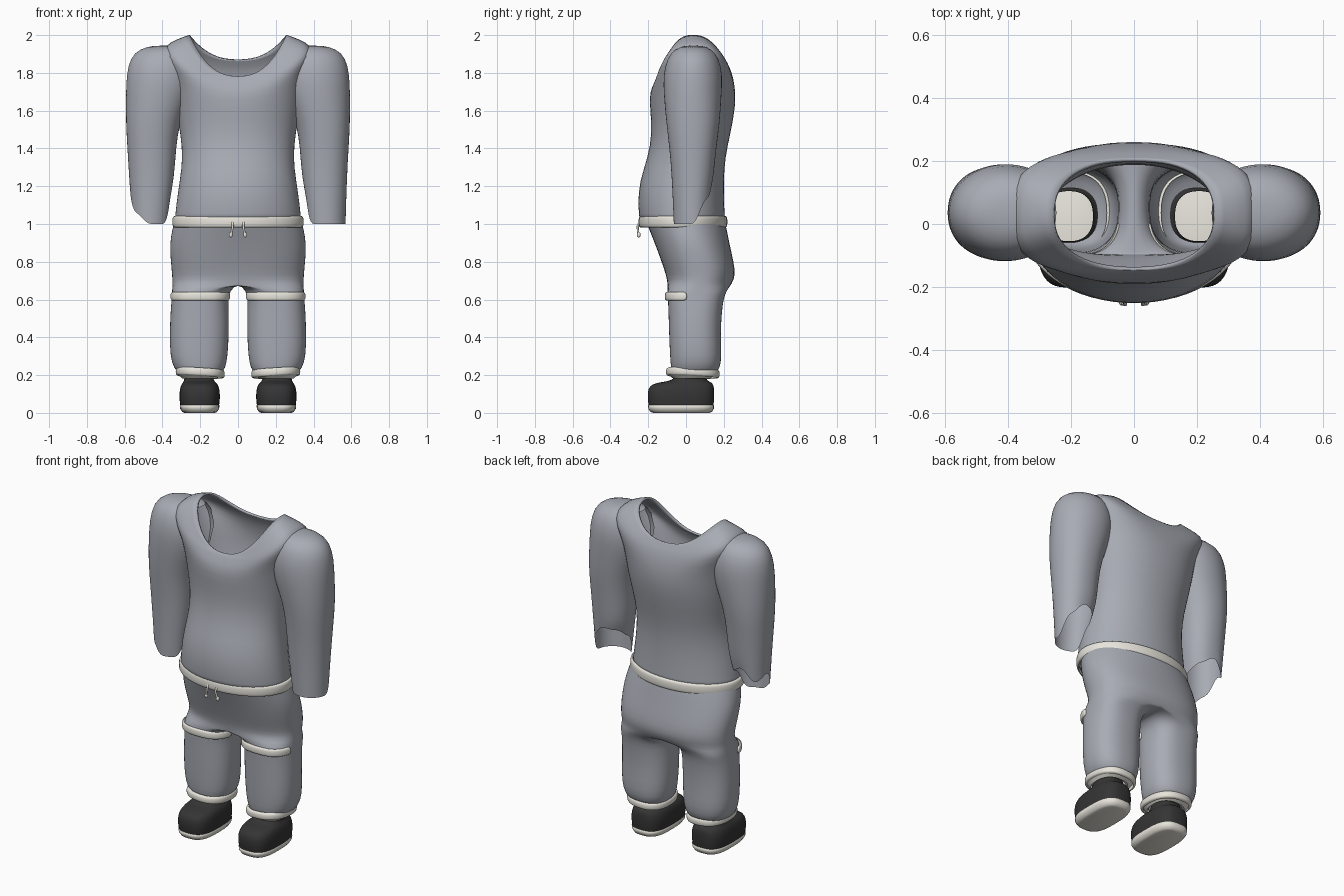
import bpy, bmesh, math
from mathutils import Vector

if "Cube" in bpy.data.objects:
    bpy.data.objects.remove(bpy.data.objects["Cube"])

N = 32  # points around every ring


def material(name, rgb):
    m = bpy.data.materials.new(name)
    m.use_nodes = True
    m.diffuse_color = (*rgb, 1)
    m.node_tree.nodes["Principled BSDF"].inputs["Base Color"].default_value = (*rgb, 1)
    return m


grey = material("grey cloth", (0.39, 0.41, 0.455))
cream = material("cream trim", (0.80, 0.78, 0.71))
dark = material("dark leather", (0.035, 0.035, 0.035))


def spow(v, e):
    return math.copysign(abs(v) ** (2 / e), v)


def ring(cx, rx, yf, yb, z, zf=None, zb=None, e=2.4):
    """Rounded outline from front to back; the height may differ at front and back."""
    pts = []
    for k in range(N):
        t = math.tau * k / N - math.pi / 2
        u, v = spow(math.cos(t), e), spow(math.sin(t), e)
        mid = zf if v < 0 else zb
        h = z if mid is None else mid + (z - mid) * abs(u) ** 2.5
        pts.append(Vector((cx + rx * u, (yf + yb) / 2 + (yb - yf) / 2 * v, h)))
    return pts


def half_ring(rx, yf, yb, z, e=2.4):
    """Right half of a hip outline, closed by a line on the centre plane."""
    pts = ring(0, rx, yf, yb, z, e=e)
    for p in pts:
        p.x = max(p.x, 0)
    for k in range(N // 2, N + 1):
        f = (1 + math.cos(math.tau * (k - N // 2) / N)) / 2
        pts[k % N] = Vector((0, yf + (yb - yf) * f, z))
    return pts


def finish(name, bm, mat, levels=1):
    bmesh.ops.recalc_face_normals(bm, faces=bm.faces)
    me = bpy.data.meshes.new(name)
    bm.to_mesh(me)
    bm.free()
    me.materials.append(mat)
    me.polygons.foreach_set("use_smooth", [True] * len(me.polygons))
    ob = bpy.data.objects.new(name, me)
    bpy.context.collection.objects.link(ob)
    if levels:
        ob.modifiers.new("smooth", "SUBSURF").levels = levels
        ob.modifiers["smooth"].render_levels = levels
    return ob


def off_centre(q):
    return any(abs(p.x) > 1e-5 for p in q)


def outside_shirt(q):
    return q[0].z < 1.6 or max(abs(p.x) for p in q) > 0.29


def loft(name, rings, mat, start=False, end=False, side=1, levels=1, keep=off_centre):
    bm = bmesh.new()
    rows = [[bm.verts.new((p.x * side, p.y, p.z)) for p in r] for r in rings]
    for a, b in zip(rows, rows[1:]):
        for k in range(N):
            q = (a[k], a[(k + 1) % N], b[(k + 1) % N], b[k])
            if keep([v.co for v in q]):
                bm.faces.new(q)
    if start:
        bm.faces.new(rows[0])
    if end:
        bm.faces.new(rows[-1])
    bmesh.ops.delete(bm, geom=[v for v in bm.verts if not v.link_faces], context="VERTS")
    return finish(name, bm, mat, levels)


def band(name, path, centre, height, thick, closed=True):
    """Rounded cream trim standing out from an outline."""
    bm = bmesh.new()
    rows = []
    for p in path:
        out = Vector((p.x - centre[0], p.y - centre[1], 0)).normalized()
        rows.append([bm.verts.new(p + out * thick * spow(math.cos(a), 3)
                                  + Vector((0, 0, height / 2 * spow(math.sin(a), 3))))
                     for a in (math.pi * j / 6 - math.pi / 2 for j in range(7))])
    pairs = list(zip(rows, rows[1:])) + ([(rows[-1], rows[0])] if closed else [])
    for a, b in pairs:
        for j in range(6):
            bm.faces.new((a[j], a[j + 1], b[j + 1], b[j]))
    if not closed:
        bm.faces.new(rows[0])
        bm.faces.new(rows[-1])
    return finish(name, bm, cream)


# Shirt body, open at waist and neck, with square shoulder straps
shirt = loft("shirt_body", [
    ring(0, 0.337, -0.245, 0.207, 1.01, e=2.05),
    ring(0, 0.329, -0.257, 0.203, 1.10, e=2.05),
    ring(0, 0.310, -0.247, 0.200, 1.23, e=2.05),
    ring(0, 0.293, -0.203, 0.208, 1.35, e=2.1),
    ring(0, 0.306, -0.180, 0.236, 1.48, e=2.1),
    ring(0, 0.332, -0.192, 0.264, 1.62, e=2.15),
    ring(0, 0.350, -0.194, 0.262, 1.78, 1.70, 1.73, e=2.3),
    ring(0, 0.390, -0.165, 0.240, 1.885, 1.75, 1.81, e=3.2),
    ring(0, 0.396, -0.158, 0.224, 1.945, 1.765, 1.84, e=3.2),
    ring(0, 0.320, -0.150, 0.214, 1.982, 1.775, 1.86, e=2.7),
    ring(0, 0.258, -0.147, 0.209, 2.004, 1.78, 1.87)], grey)
hem = shirt.modifiers.new("cloth", "SOLIDIFY")
hem.thickness = 0.012

# Sleeves with ragged lower edges; heights run front, outer, back, inner
edges = {1: (1.0, 1.0, 1.0, 1.13, 1.2, 1.19, 1.14, 1.0),
         -1: (1.0, 1.06, 1.16, 1.12, 1.2, 1.16, 1.12, 1.0)}
for side, label in ((1, "left"), (-1, "right")):
    cuff = ring(0.466, 0.104, -0.065, 0.135, 1.0, e=2)
    for k, p in enumerate(cuff):
        i, f = divmod(k * 8 / N, 1)
        i, f = int(i), f * f * (3 - 2 * f)
        p.z = edges[side][i] * (1 - f) + edges[side][(i + 1) % 8] * f
    loft(label + "_sleeve", [
        ring(0.375, 0.070, 0.00, 0.08, 1.946, e=2),
        ring(0.390, 0.130, -0.060, 0.135, 1.928, e=2),
        ring(0.400, 0.172, -0.100, 0.175, 1.88, e=2),
        ring(0.402, 0.189, -0.122, 0.195, 1.79, e=2),
        ring(0.420, 0.174, -0.118, 0.188, 1.68, e=2.1),
        ring(0.452, 0.142, -0.105, 0.180, 1.54, e=2.2),
        ring(0.457, 0.129, -0.088, 0.160, 1.40, e=2.2),
        ring(0.457, 0.120, -0.075, 0.146, 1.25, e=2.2),
        cuff], grey, start=True, side=side, keep=outside_shirt)

# Trousers: one half, mirrored
trousers = loft("trousers", [
    half_ring(0.337, -0.215, 0.205, 1.02, e=2.05),
    half_ring(0.350, -0.195, 0.217, 0.97, e=2.1),
    half_ring(0.364, -0.163, 0.232, 0.89, e=2.2),
    half_ring(0.357, -0.130, 0.253, 0.80),
    half_ring(0.350, -0.106, 0.263, 0.73),
    half_ring(0.348, -0.098, 0.245, 0.685),
    ring(0.196, 0.153, -0.098, 0.215, 0.648, e=2.8),
    ring(0.202, 0.150, -0.096, 0.198, 0.60, e=2.6),
    ring(0.203, 0.155, -0.093, 0.190, 0.53),
    ring(0.205, 0.157, -0.090, 0.183, 0.42),
    ring(0.207, 0.153, -0.085, 0.190, 0.30),
    ring(0.203, 0.137, -0.080, 0.180, 0.235),
    ring(0.200, 0.108, -0.070, 0.155, 0.205),
    ring(0.202, 0.086, -0.058, 0.115, 0.190)], grey)
mirror = trousers.modifiers.new("mirror", "MIRROR")
mirror.use_clip = True
trousers.modifiers.move(1, 0)

# Waistband and drawstrings
band("waistband", ring(0, 0.336, -0.239, 0.207, 1.012, e=2.05), (0, 0), 0.062, 0.014)
for side, label in ((1, "left"), (-1, "right")):
    cu = bpy.data.curves.new(label + "_drawstring", "CURVE")
    cu.dimensions = "3D"
    cu.bevel_depth = 0.006
    cu.bevel_resolution = 2
    cu.use_fill_caps = True
    sp = cu.splines.new("POLY")
    path = [(0.03, -0.245, 1.01), (0.028, -0.256, 0.99), (0.033, -0.254, 0.96), (0.038, -0.25, 0.94)]
    sp.points.add(len(path) - 1)
    for pt, (x, y, z) in zip(sp.points, path):
        pt.co = (x * side, y, z, 1)
    cu.materials.append(cream)
    bpy.context.collection.objects.link(bpy.data.objects.new(cu.name, cu))
    bm = bmesh.new()
    bmesh.ops.create_uvsphere(bm, u_segments=12, v_segments=8, radius=0.01)
    for v in bm.verts:
        v.co = Vector((v.co.x + 0.038 * side, v.co.y - 0.25, v.co.z * 1.5 + 0.943))
    finish(label + "_string_end", bm, cream, 0)

# Knee bands, ankle cuffs and shoes
for side, label in ((1, "left"), (-1, "right")):
    knee = ring(0.2 * side, 0.151, -0.101, 0.205, 0.617, e=2.7)
    front = [p for p in knee[N * 3 // 4:] + knee[:N // 4 + 1] if p.y < 0.05]
    band(label + "_knee_band", front, (0.2 * side, 0.05), 0.046, 0.012, closed=False)

    ankle = ring(0.2 * side, 0.114, -0.09, 0.162, 0.212)
    for p in ankle:
        p.z += 0.05 * (0.03 - p.y) + 0.06 * (abs(p.x) - 0.2)
    band(label + "_ankle_cuff", ankle, (0.2 * side, 0.035), 0.044, 0.017)
    loft(label + "_ankle_gather", [
        ring(0.2, 0.114, -0.09, 0.162, 0.20),
        ring(0.203, 0.094, -0.07, 0.13, 0.183)], cream, side=side)
    loft(label + "_shoe_upper", [
        ring(0.203, 0.103, -0.198, 0.146, 0.038, e=3),
        ring(0.203, 0.108, -0.204, 0.150, 0.075, e=3),
        ring(0.203, 0.107, -0.203, 0.150, 0.115, e=3),
        ring(0.203, 0.100, -0.192, 0.147, 0.145, e=2.8),
        ring(0.204, 0.088, -0.155, 0.138, 0.161),
        ring(0.207, 0.077, -0.065, 0.108, 0.170),
        ring(0.207, 0.077, -0.055, 0.105, 0.205)], dark, side=side)
    loft(label + "_shoe_sole", [
        ring(0.203, 0.080, -0.172, 0.122, 0.0, e=3),
        ring(0.203, 0.092, -0.188, 0.137, 0.005, e=3),
        ring(0.203, 0.103, -0.199, 0.147, 0.022, e=3),
        ring(0.203, 0.105, -0.201, 0.149, 0.040, e=3),
        ring(0.203, 0.098, -0.192, 0.141, 0.044, e=3)],
        cream, start=True, end=True, side=side, levels=0)
